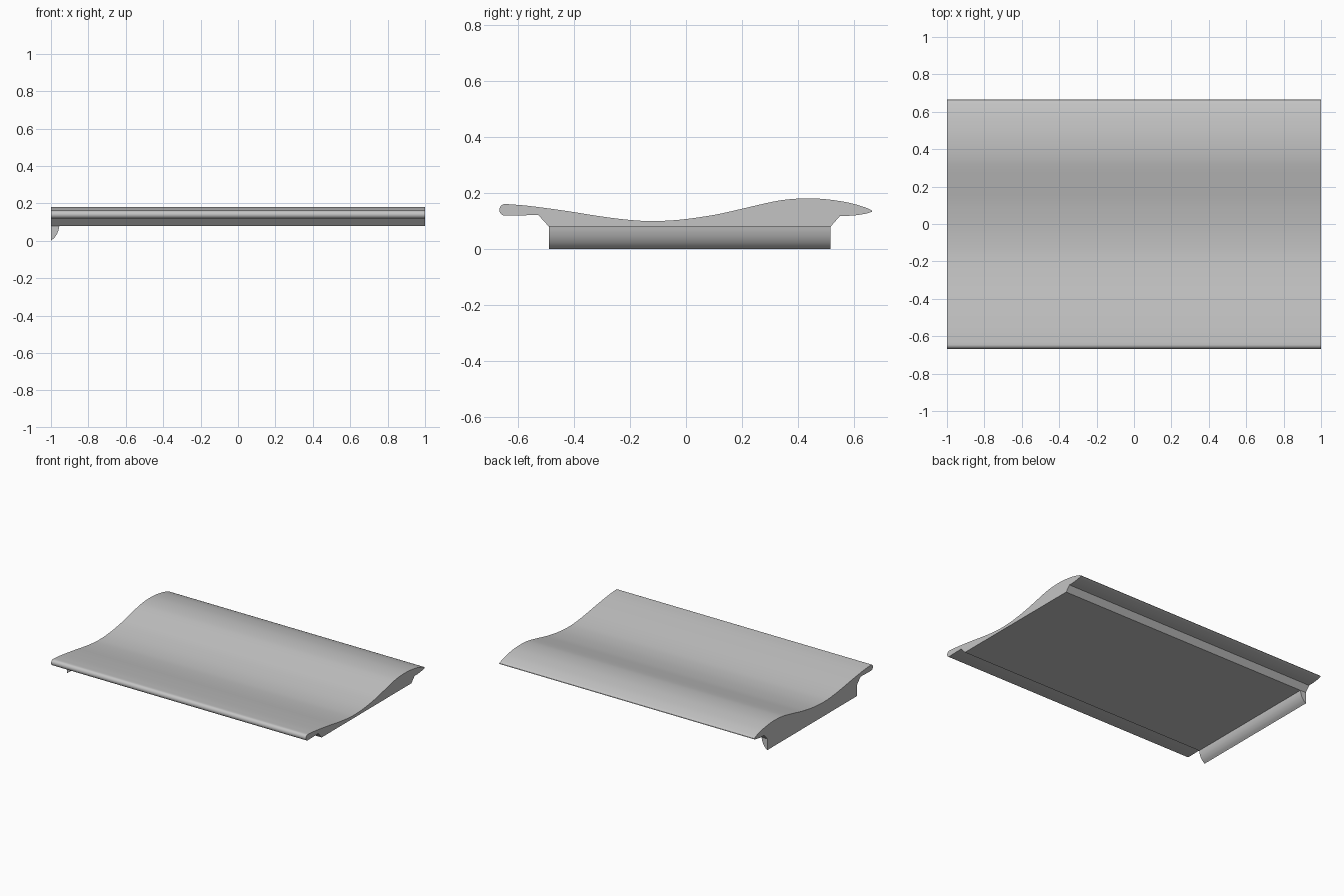
import bpy, bmesh, math
from mathutils import Vector

cube = bpy.data.objects.get("Cube")
if cube:
    bpy.data.objects.remove(cube, do_unlink=True)

# One plain grey for everything
grey = bpy.data.materials.new("plain grey")
grey.use_nodes = True
color = (0.55, 0.55, 0.55, 1)
grey.diffuse_color = color
grey.node_tree.nodes["Principled BSDF"].inputs["Base Color"].default_value = color


def smooth_path(points, steps=5):
    """Catmull-Rom curve through the points."""
    pts = [Vector(p) for p in points]
    pts = [2 * pts[0] - pts[1]] + pts + [2 * pts[-1] - pts[-2]]
    out = []
    for a, b, c, d in zip(pts, pts[1:], pts[2:], pts[3:]):
        for i in range(steps):
            t = i / steps
            out.append(0.5 * (2 * b + (c - a) * t + (2 * a - 5 * b + 4 * c - d) * t**2
                              + (3 * b - a - 3 * c + d) * t**3))
    return out + [pts[-2]]


def extrude(name, outline, direction):
    """Solid made by sweeping a closed outline along a direction."""
    bm = bmesh.new()
    face = bm.faces.new([bm.verts.new(p) for p in outline])
    swept = bmesh.ops.extrude_face_region(bm, geom=[face], use_keep_orig=True)
    moved = [g for g in swept["geom"] if isinstance(g, bmesh.types.BMVert)]
    bmesh.ops.translate(bm, verts=moved, vec=direction)
    bmesh.ops.recalc_face_normals(bm, faces=bm.faces)
    mesh = bpy.data.meshes.new(name)
    bm.to_mesh(mesh)
    bm.free()
    mesh.materials.append(grey)
    obj = bpy.data.objects.new(name, mesh)
    bpy.context.collection.objects.link(obj)
    bpy.ops.object.select_all(action="DESELECT")
    obj.select_set(True)
    bpy.context.view_layer.objects.active = obj
    bpy.ops.object.shade_smooth_by_angle(angle=math.radians(30))
    return obj


# Wavy panel: top wave, pointed back edge, stepped underside, rounded front nose
wave = smooth_path([(-0.645, 0.161), (-0.56, 0.154), (-0.42, 0.135), (-0.3, 0.116),
                    (-0.2, 0.104), (-0.12, 0.1), (-0.02, 0.105), (0.1, 0.122),
                    (0.2, 0.144), (0.3, 0.167), (0.36, 0.177), (0.43, 0.181),
                    (0.5, 0.178), (0.58, 0.166), (0.64, 0.149), (0.664, 0.138)])
back_edge = smooth_path([(0.666, 0.134), (0.645, 0.127), (0.6, 0.12), (0.55, 0.118)])
underside = [(0.517, 0.08), (-0.49, 0.08), (-0.528, 0.122), (-0.56, 0.121)]
nose = [(-0.646 - 0.021 * math.sin(a), 0.14 - 0.021 * math.cos(a))
        for a in (math.pi * i / 12 for i in range(12))]
profile = [*wave, *back_edge, *underside, *nose]
extrude("wavy_panel", [(-1, y, z) for y, z in profile], (2, 0, 0))

# Hooked lip below one end, flat outside and bulging inside
lip = smooth_path([(-0.955, 0.08), (-0.959, 0.06), (-0.967, 0.038),
                   (-0.98, 0.018), (-1, 0)])
extrude("end_lip", [(x, -0.49, z) for x, z in lip] + [(-1, -0.49, 0.08)], (0, 1.007, 0))
